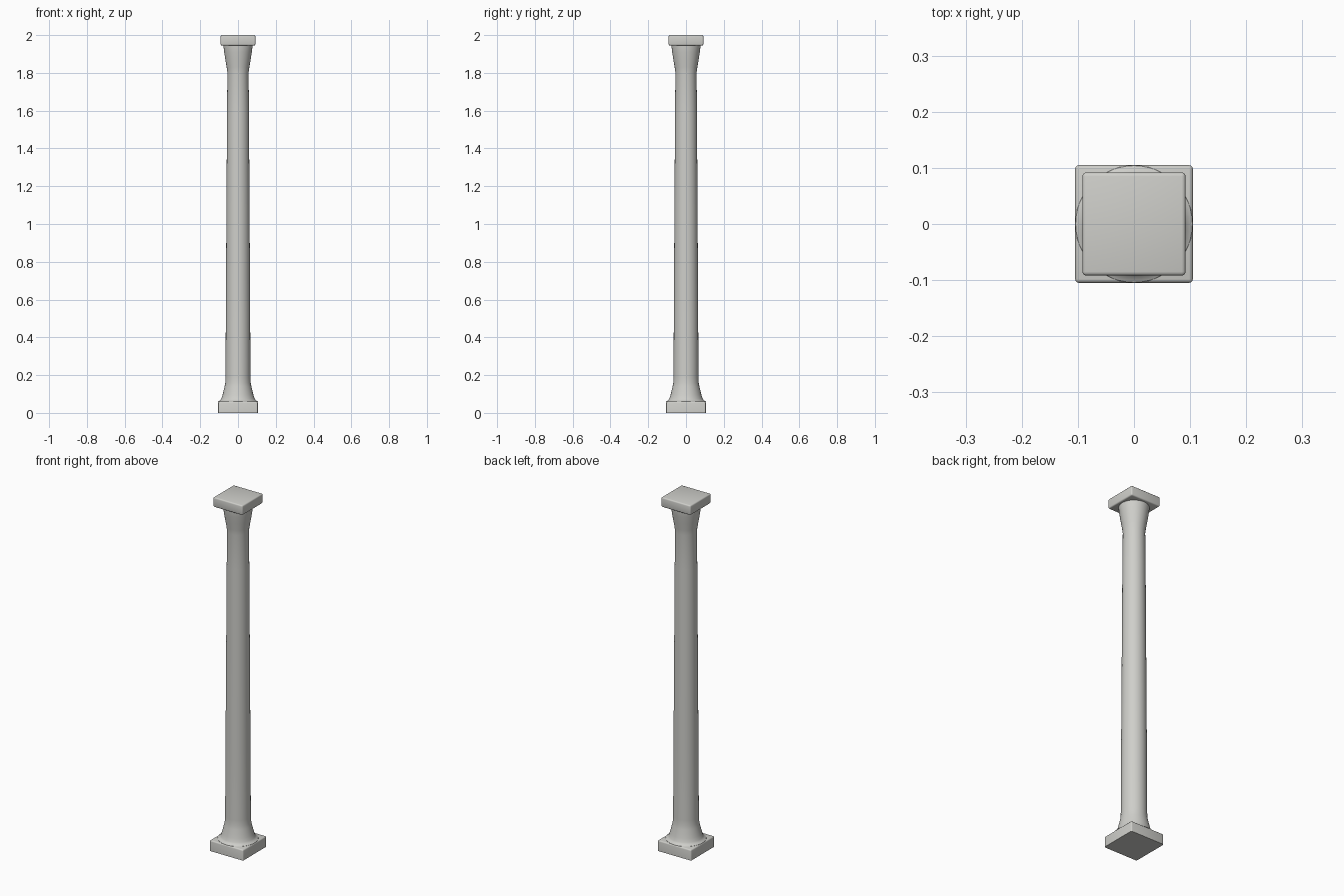
import bpy, bmesh, math

cube = bpy.data.objects.get("Cube")
if cube:
    bpy.data.objects.remove(cube, do_unlink=True)

stone = bpy.data.materials.new("pale stone")
stone.use_nodes = True
colour = (0.62, 0.62, 0.59, 1)
stone.diffuse_color = colour
stone.node_tree.nodes["Principled BSDF"].inputs["Base Color"].default_value = colour


def finish(name, bm):
    """Turn a bmesh into a smooth-shaded stone object."""
    bmesh.ops.recalc_face_normals(bm, faces=bm.faces)
    mesh = bpy.data.meshes.new(name)
    bm.to_mesh(mesh)
    bm.free()
    mesh.materials.append(stone)
    obj = bpy.data.objects.new(name, mesh)
    bpy.context.collection.objects.link(obj)
    bpy.ops.object.select_all(action="DESELECT")
    obj.select_set(True)
    bpy.context.view_layer.objects.active = obj
    bpy.ops.object.shade_smooth_by_angle(angle=math.radians(40))
    return obj


def slab(name, half, bottom, top, bevel, keep_bottom_sharp):
    """Square slab with rounded edges."""
    bm = bmesh.new()
    bmesh.ops.create_cube(bm, size=1)
    for v in bm.verts:
        v.co.x *= 2 * half
        v.co.y *= 2 * half
        v.co.z = top if v.co.z > 0 else bottom
    edges = [e for e in bm.edges
             if not keep_bottom_sharp or any(v.co.z > bottom for v in e.verts)]
    bmesh.ops.bevel(bm, geom=edges, offset=bevel, segments=3,
                    profile=0.5, affect="EDGES")
    return finish(name, bm)


def lathe(name, profile, sides):
    """Closed solid turned around z from (radius, height) points."""
    bm = bmesh.new()
    rings = []
    for r, z in profile:
        rings.append([bm.verts.new((r * math.cos(math.tau * i / sides),
                                    r * math.sin(math.tau * i / sides), z))
                      for i in range(sides)])
    for low, high in zip(rings, rings[1:]):
        for i in range(sides):
            j = (i + 1) % sides
            bm.faces.new((low[i], low[j], high[j], high[i]))
    bm.faces.new(rings[0])
    bm.faces.new(rings[-1])
    return finish(name, bm)


# Square plinth and capital slab
slab("base_plinth", 0.105, 0.0, 0.06, 0.007, True)
slab("capital_slab", 0.092, 1.945, 2.0, 0.007, False)

# Tapered shaft with flared foot and neck
lathe("shaft", [(0.105, 0.058), (0.104, 0.061), (0.094, 0.066), (0.088, 0.076),
                (0.082, 0.095), (0.077, 0.115), (0.071, 0.14), (0.067, 0.16),
                (0.066, 0.19), (0.064, 0.6), (0.061, 1.1), (0.058, 1.6),
                (0.056, 1.8), (0.06, 1.83), (0.067, 1.87), (0.073, 1.91),
                (0.077, 1.94), (0.077, 1.95)], 48)
